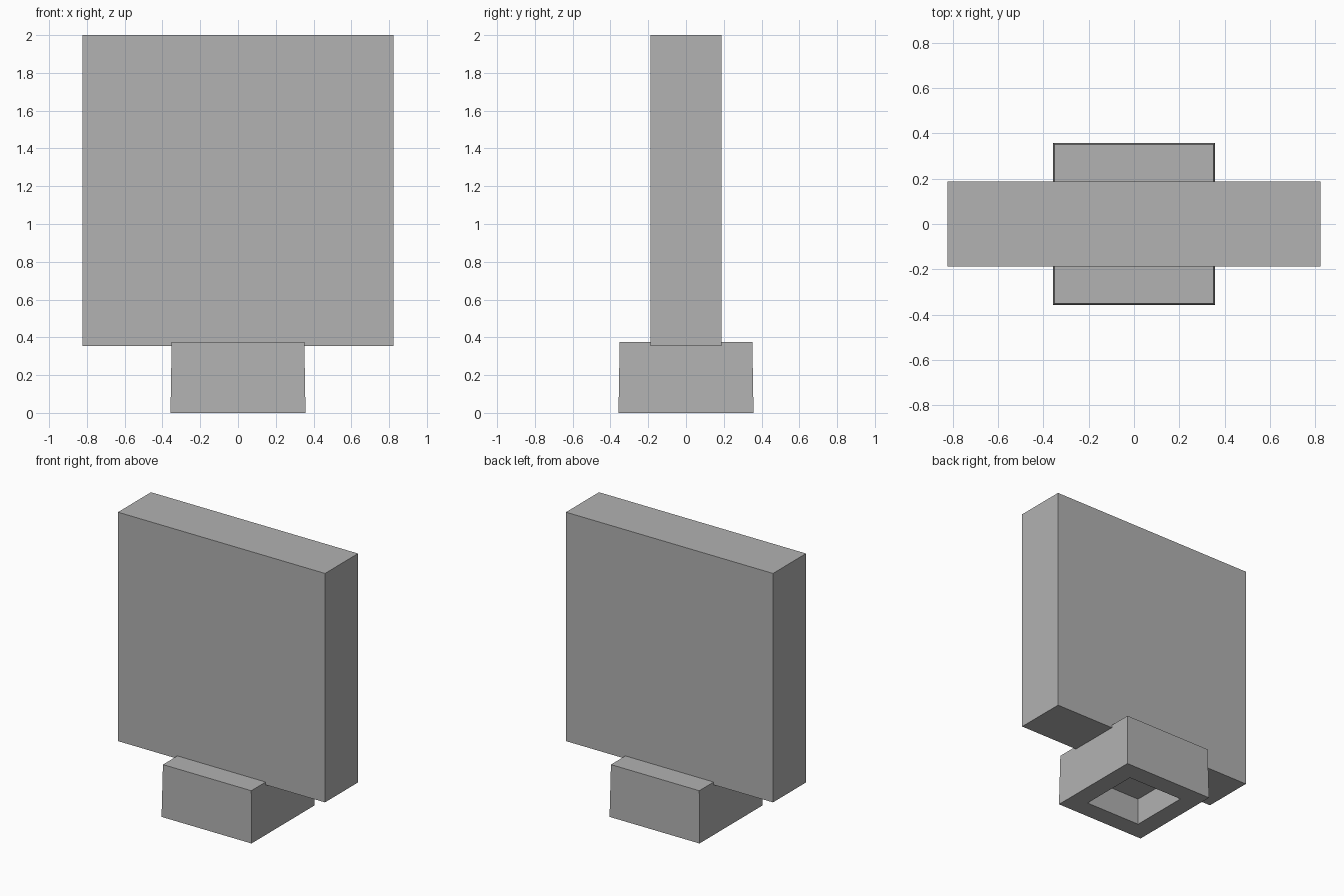
import bpy
import bmesh
from mathutils import Matrix, Vector

default = bpy.data.objects.get("Cube")
if default:
    bpy.data.objects.remove(default, do_unlink=True)

grey = bpy.data.materials.new("plain grey")
grey.use_nodes = True
colour = (0.445, 0.445, 0.445, 1)
grey.diffuse_color = colour
grey.node_tree.nodes["Principled BSDF"].inputs["Base Color"].default_value = colour


def make_object(name, bm):
    bmesh.ops.recalc_face_normals(bm, faces=bm.faces)
    mesh = bpy.data.meshes.new(name)
    bm.to_mesh(mesh)
    bm.free()
    mesh.materials.append(grey)
    obj = bpy.data.objects.new(name, mesh)
    bpy.context.collection.objects.link(obj)
    return obj


def box(size, bottom):
    bm = bmesh.new()
    place = Matrix.Translation((0, 0, bottom + size[2] / 2)) @ Matrix.Diagonal((*size, 1))
    bmesh.ops.create_cube(bm, size=1, matrix=place)
    return bm


# Upright slab, sunk slightly into the base
make_object("panel", box((1.646, 0.375, 1.645), 0.355))

# Base block, slightly narrower at the top
base_width, top_width, base_height = 0.715, 0.702, 0.375
bm = box((base_width, base_width, base_height), 0)
for v in bm.verts:
    if v.co.z > base_height / 2:
        v.co.x *= top_width / base_width
        v.co.y *= top_width / base_width

# Square socket sunk into the underside
socket_width, socket_depth = 0.442, 0.194
bm.faces.ensure_lookup_table()
underside = min(bm.faces, key=lambda f: f.calc_center_median().z)
bmesh.ops.inset_region(bm, faces=[underside], thickness=(base_width - socket_width) / 2,
                       use_even_offset=True)
ceiling = bmesh.ops.extrude_discrete_faces(bm, faces=[underside])["faces"][0]
bmesh.ops.translate(bm, verts=ceiling.verts, vec=Vector((0, 0, socket_depth)))
make_object("base", bm)
